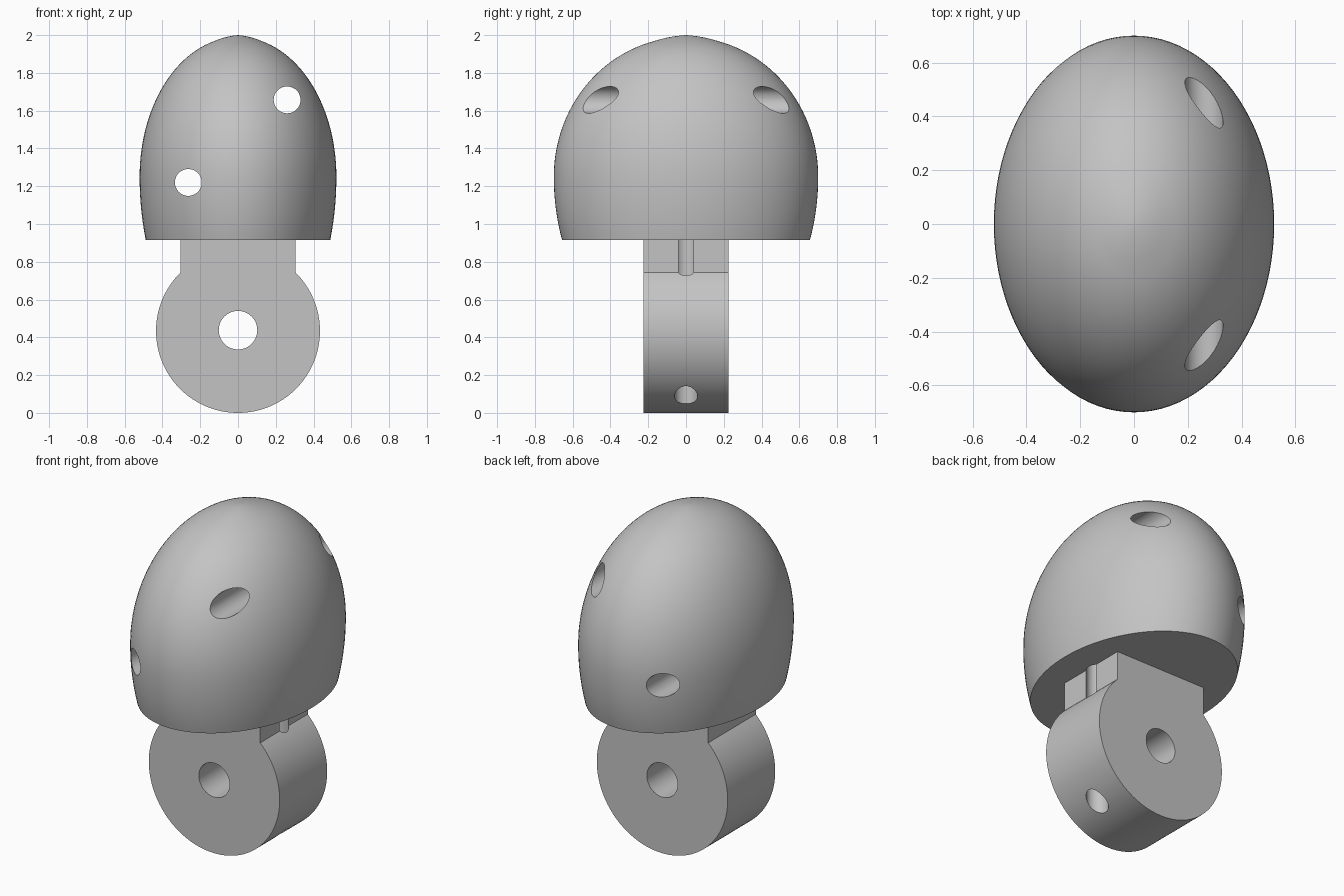
import bpy, bmesh, math
from mathutils import Matrix

if "Cube" in bpy.data.objects:
    bpy.data.objects.remove(bpy.data.objects["Cube"], do_unlink=True)

grey = bpy.data.materials.new("plain grey")
grey.use_nodes = True
COLOUR = (0.55, 0.55, 0.55, 1)
grey.diffuse_color = COLOUR
grey.node_tree.nodes["Principled BSDF"].inputs["Base Color"].default_value = COLOUR


def finish(bm, name):
    bmesh.ops.recalc_face_normals(bm, faces=bm.faces)
    mesh = bpy.data.meshes.new(name)
    bm.to_mesh(mesh)
    bm.free()
    mesh.materials.append(grey)
    ob = bpy.data.objects.new(name, mesh)
    bpy.context.collection.objects.link(ob)
    return ob


def cylinder(name, radius, length, centre, along_y=True):
    bm = bmesh.new()
    turn = Matrix.Rotation(math.pi / 2, 4, "X") if along_y else Matrix()
    bmesh.ops.create_cone(bm, cap_ends=True, segments=48, radius1=radius, radius2=radius,
                          depth=length, matrix=Matrix.Translation(centre) @ turn)
    return finish(bm, name)


def combine(target, tool, operation):
    mod = target.modifiers.new(operation.lower(), "BOOLEAN")
    mod.operation, mod.object, mod.solver = operation, tool, "EXACT"
    bpy.ops.object.select_all(action="DESELECT")
    bpy.context.view_layer.objects.active = target
    target.select_set(True)
    bpy.ops.object.modifier_apply(modifier=mod.name)
    bpy.data.objects.remove(tool, do_unlink=True)


# Dome: elliptical rings from the flat base to a faintly pointed crown
HALF_X, HALF_Y, WIDEST, BASE, TOP = 0.521, 0.70, 1.25, 0.915, 2.0
SIDES, LOWER, UPPER = 96, 10, 32
profile = []
for i in range(LOWER):
    z = BASE + (WIDEST - BASE) * i / LOWER
    profile.append((math.sqrt(1 - ((WIDEST - z) / 0.96) ** 2), z))
for i in range(UPPER):
    a = math.pi / 2 * i / UPPER
    r = math.cos(a)
    profile.append((r, WIDEST + 0.74 * math.sin(a) + 0.01 * max(0, 1 - r / 0.25)))

bm = bmesh.new()
rings = []
for r, z in profile:
    angles = [2 * math.pi * k / SIDES for k in range(SIDES)]
    rings.append([bm.verts.new((HALF_X * r * math.cos(t), HALF_Y * r * math.sin(t), z))
                  for t in angles])
for low, high in zip(rings, rings[1:]):
    for k in range(SIDES):
        n = (k + 1) % SIDES
        bm.faces.new((low[k], low[n], high[n], high[k]))
crown = bm.verts.new((0, 0, TOP))
for k in range(SIDES):
    bm.faces.new((rings[-1][k], rings[-1][(k + 1) % SIDES], crown))
bm.faces.new(rings[0][::-1])
body = finish(bm, "domed_knob_with_lug")

# Lug: round eye and straight neck, one outline extruded front to back
R, NECK, DEPTH = 0.434, 0.305, 0.225
start = math.acos(NECK / R)
sweep = math.pi + 2 * start
outline = [(NECK, 1.05)]
for i in range(97):
    a = start - sweep * i / 96
    outline.append((R * math.cos(a), R + R * math.sin(a)))
outline.append((-NECK, 1.05))
bm = bmesh.new()
face = bm.faces.new([bm.verts.new((x, -DEPTH, z)) for x, z in outline])
side = bmesh.ops.extrude_face_region(bm, geom=[face])["geom"]
bmesh.ops.translate(bm, vec=(0, 2 * DEPTH, 0),
                    verts=[v for v in side if isinstance(v, bmesh.types.BMVert)])
combine(body, finish(bm, "lug"), "UNION")

# Bores: pivot, two cross holes, and the vertical channel beside the neck
bores = [
    cylinder("pivot_bore", 0.102, 2, (0, 0, 0.438)),
    cylinder("upper_bore", 0.071, 2, (0.26, 0, 1.657)),
    cylinder("lower_bore", 0.071, 2, (-0.263, 0, 1.22)),
    cylinder("channel_bore", 0.061, 1.76, (0.26, 0, 0.78), along_y=False),
]
for bore in bores:
    combine(body, bore, "DIFFERENCE")

bpy.ops.object.select_all(action="DESELECT")
bpy.context.view_layer.objects.active = body
body.select_set(True)
bpy.ops.object.shade_smooth_by_angle(angle=math.radians(30))
